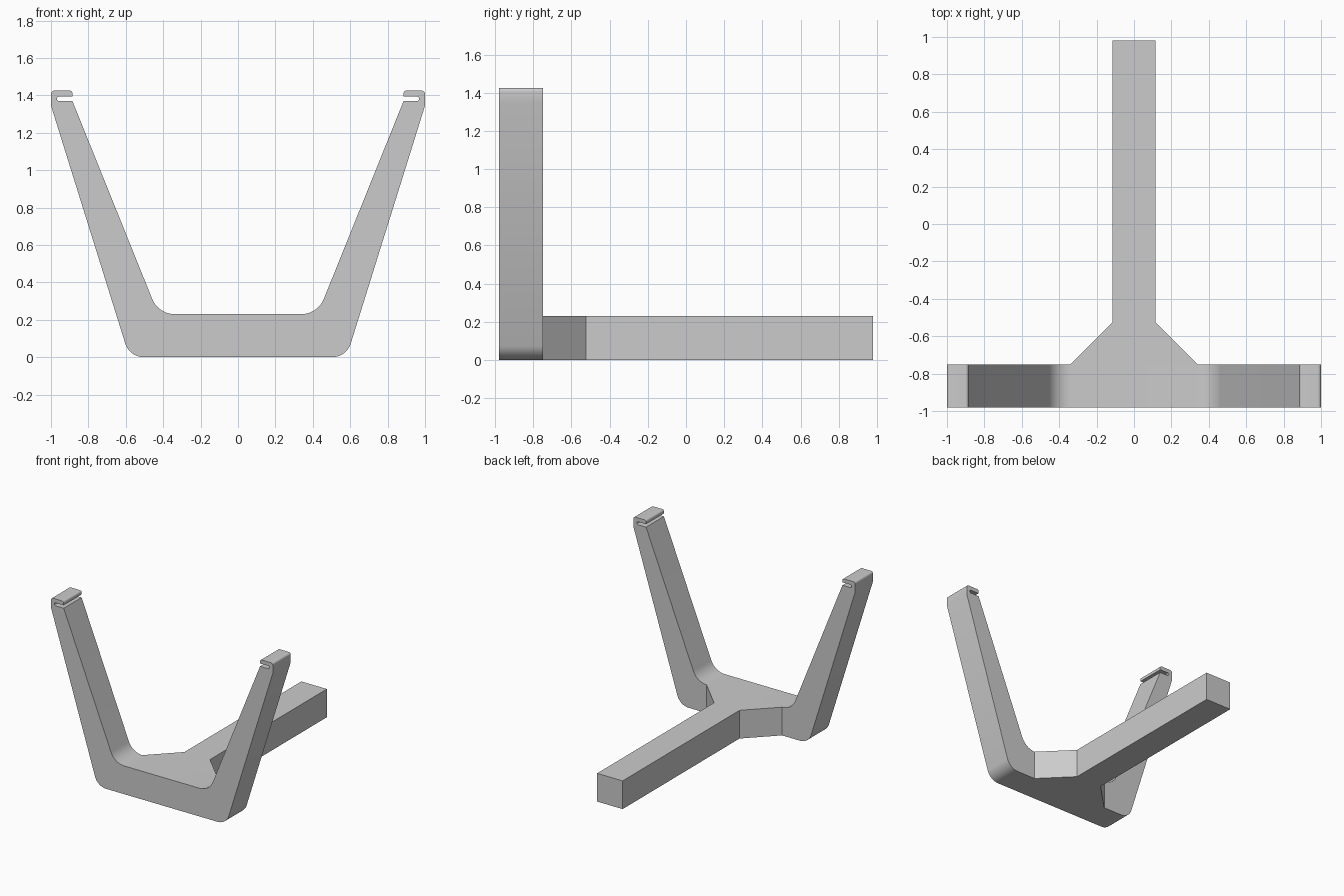
import bpy
import bmesh
import math
from mathutils import Vector

cube = bpy.data.objects.get("Cube")
if cube:
    bpy.data.objects.remove(cube, do_unlink=True)

grey = bpy.data.materials.new("light_grey")
grey.use_nodes = True
colour = (0.6, 0.6, 0.6, 1)
grey.diffuse_color = colour
grey.node_tree.nodes["Principled BSDF"].inputs["Base Color"].default_value = colour


def rounded(corners, steps=10):
    """Replace each (a, b, radius) corner by a tangent arc."""
    pts = []
    for i, (a, b, r) in enumerate(corners):
        p = Vector((a, b))
        if r == 0:
            pts.append(p)
            continue
        u = (Vector(corners[i - 1][:2]) - p).normalized()
        v = (Vector(corners[(i + 1) % len(corners)][:2]) - p).normalized()
        half = u.angle(v) / 2
        centre = p + (u + v).normalized() * (r / math.sin(half))
        start = p + u * (r / math.tan(half)) - centre
        end = p + v * (r / math.tan(half)) - centre
        sweep = start.angle(end)
        for k in range(steps + 1):
            t = k / steps
            pts.append(centre + (start * math.sin((1 - t) * sweep)
                                 + end * math.sin(t * sweep)) / math.sin(sweep))
    return pts


def mirrored(half):
    """Close a half outline with its reflection across x = 0."""
    return half + [Vector((-p.x, p.y)) for p in reversed(half)]


def extrude(name, points, depth):
    """Extrude a closed outline of 3D points along the depth vector."""
    bm = bmesh.new()
    face = bm.faces.new([bm.verts.new(p) for p in points])
    result = bmesh.ops.extrude_face_region(bm, geom=[face], use_keep_orig=True)
    verts = [g for g in result["geom"] if isinstance(g, bmesh.types.BMVert)]
    bmesh.ops.translate(bm, verts=verts, vec=depth)
    bmesh.ops.recalc_face_normals(bm, faces=bm.faces)
    mesh = bpy.data.meshes.new(name)
    bm.to_mesh(mesh)
    bm.free()
    mesh.materials.append(grey)
    obj = bpy.data.objects.new(name, mesh)
    bpy.context.collection.objects.link(obj)
    bpy.ops.object.select_all(action="DESELECT")
    obj.select_set(True)
    bpy.context.view_layer.objects.active = obj
    bpy.ops.object.shade_smooth_by_angle(angle=math.radians(30))
    return obj


bar = 0.23      # thickness of the bars
front = -0.98   # front plane
back = front + bar

# Front frame: base bar, two leaning arms and slotted hooks at the tips
frame_half = rounded([
    (0, 0, 0),
    (0.58, 0, 0.105),
    (1.0, 1.345, 0),
    (1.0, 1.425, 0.018),
    (0.885, 1.425, 0.015),
    (0.885, 1.393, 0),
    (0.968, 1.393, 0.011),
    (0.968, 1.369, 0.011),
    (0.885, 1.369, 0),
    (0.426, bar, 0.13),
    (0, bar, 0),
])
# Drop the points on the centre line so the mirrored outline stays clean
outline = mirrored(frame_half[1:-1])
extrude("front_frame", [(p.x, front, p.y) for p in outline], (0, bar, 0))

# Rear leg with a flared gusset where it meets the frame
leg_half = [Vector(p) for p in ((0.34, back), (0.115, -0.525), (0.115, 0.98))]
extrude("rear_leg", [(p.x, p.y, 0) for p in mirrored(leg_half)], (0, 0, bar))
